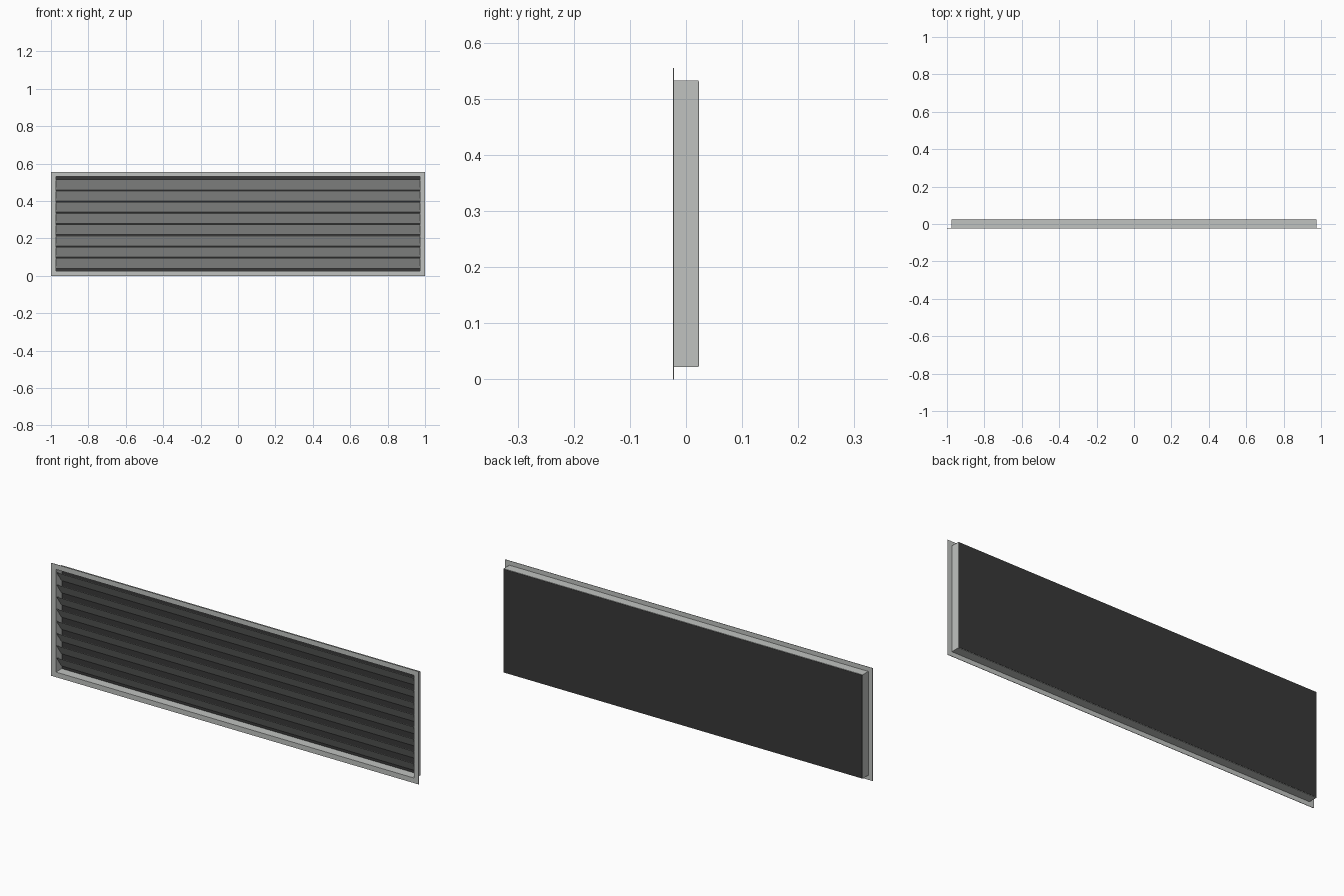
import bpy
import bmesh
import math

cube = bpy.data.objects.get("Cube")
if cube:
    bpy.data.objects.remove(cube, do_unlink=True)


def material(name, colour):
    mat = bpy.data.materials.new(name)
    mat.use_nodes = True
    mat.diffuse_color = colour
    mat.node_tree.nodes["Principled BSDF"].inputs["Base Color"].default_value = colour
    return mat


METAL = material("light grey metal", (0.53, 0.545, 0.53, 1))
DARK = material("dark backing", (0.04, 0.04, 0.04, 1))
MID_Z = 0.2775


def finish(name, bm, mat):
    bmesh.ops.recalc_face_normals(bm, faces=bm.faces)
    mesh = bpy.data.meshes.new(name)
    bm.to_mesh(mesh)
    bm.free()
    mesh.materials.append(mat)
    obj = bpy.data.objects.new(name, mesh)
    bpy.context.collection.objects.link(obj)
    return obj


def box(name, size, location, mat, tilt=0):
    bm = bmesh.new()
    bmesh.ops.create_cube(bm, size=1)
    bmesh.ops.scale(bm, vec=size, verts=bm.verts)
    obj = finish(name, bm, mat)
    obj.location = location
    obj.rotation_euler.x = tilt
    return obj


def rectangular_ring(name, outer, inner, y0, y1, mat):
    """Hollow rectangle from half sizes (x, z), extruded from y0 to y1."""
    bm = bmesh.new()
    corners = [(-1, -1), (1, -1), (1, 1), (-1, 1)]
    loops = [[bm.verts.new((sx * hx, y, MID_Z + sz * hz)) for sx, sz in corners]
             for (hx, hz), y in ((outer, y0), (outer, y1), (inner, y1), (inner, y0))]
    for k in range(4):
        a, b = loops[k], loops[(k + 1) % 4]
        for i in range(4):
            j = (i + 1) % 4
            bm.faces.new((a[i], a[j], b[j], b[i]))
    return finish(name, bm, mat)


# Front flange and the sleeve behind it
opening = (0.974, 0.2525)
rectangular_ring("front_flange", (1.0, MID_Z), opening, -0.0235, -0.0215, METAL)
rectangular_ring("sleeve", (0.977, 0.2555), opening, -0.0215, 0.0225, METAL)

# Dark plate closing the back
box("back_plate", (1.95, 0.002, 0.507), (0, 0.0225, MID_Z), DARK)

# Louvre slats: upper edge forward, lower edge set back
COUNT, PITCH = 8, 0.06
RISE, DEPTH = 0.054, 0.038
for i in range(COUNT):
    z = MID_Z + (i - (COUNT - 1) / 2) * PITCH
    box(f"slat_{i + 1}", (1.946, 0.0015, math.hypot(RISE, DEPTH)),
        (0, -0.001, z), METAL, math.atan2(DEPTH, RISE))
